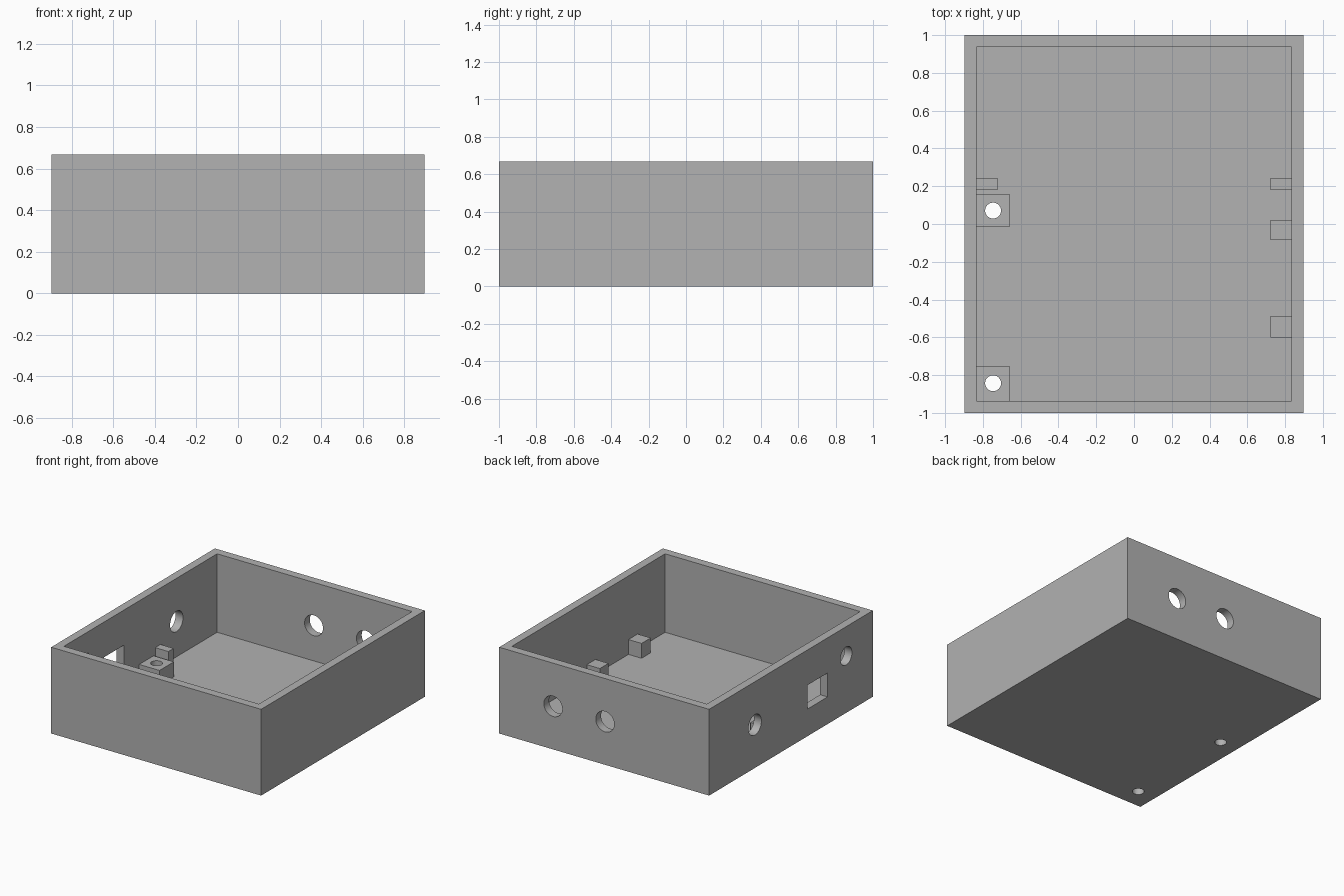
import bpy
import math
from mathutils import Vector

if "Cube" in bpy.data.objects:
    bpy.data.objects.remove(bpy.data.objects["Cube"], do_unlink=True)

HX, HY, HEIGHT = 0.898, 1.0, 0.667
WALL, FLOOR = 0.064, 0.06
IN_X, IN_Y = HX - WALL, HY - WALL

grey = bpy.data.materials.new("plain grey")
grey.use_nodes = True
grey.diffuse_color = (0.445, 0.445, 0.445, 1)
grey.node_tree.nodes["Principled BSDF"].inputs["Base Color"].default_value = grey.diffuse_color


def box(name, low, high):
    """Box spanning two opposite corners."""
    low, high = Vector(low), Vector(high)
    bpy.ops.mesh.primitive_cube_add(size=1, location=(low + high) / 2)
    ob = bpy.context.object
    ob.name = name
    ob.scale = high - low
    bpy.ops.object.transform_apply(location=False, rotation=False, scale=True)
    ob.data.materials.append(grey)
    return ob


def rod(name, centre, radius, length, axis):
    """Round cutter lying along the named axis."""
    turn = {"x": (0, math.pi / 2, 0), "y": (math.pi / 2, 0, 0), "z": (0, 0, 0)}[axis]
    bpy.ops.mesh.primitive_cylinder_add(vertices=48, radius=radius, depth=length,
                                        location=centre, rotation=turn)
    ob = bpy.context.object
    ob.name = name
    ob.data.materials.append(grey)
    return ob


def cut(target, cutters):
    """Subtract each cutter from the target and apply the result."""
    bpy.context.view_layer.objects.active = target
    for cutter in cutters:
        cutter.hide_render = True
        mod = target.modifiers.new("cut", "BOOLEAN")
        mod.operation, mod.solver, mod.object = "DIFFERENCE", "EXACT", cutter
        bpy.ops.object.modifier_apply(modifier=mod.name)


def smooth(ob):
    bpy.ops.object.select_all(action="DESELECT")
    ob.select_set(True)
    bpy.context.view_layer.objects.active = ob
    bpy.ops.object.shade_smooth_by_angle(angle=math.radians(30))


# Open tray
tray = box("tray", (-HX, -HY, 0), (HX, HY, HEIGHT))
cavity = box("cavity_cutter", (-IN_X, -IN_Y, FLOOR), (IN_X, IN_Y, HEIGHT + 0.2))

# Back wall ports, side wall ports and the square socket opening
ports = [rod("back_port_cutter", (x, HY, HEIGHT / 2), 0.079, 0.3, "y") for x in (0.437, -0.007)]
ports.append(rod("side_port_cutter", (-HX, 0.44, HEIGHT / 2), 0.079, 0.3, "x"))
ports.append(rod("side_port_cutter", (-HX, -0.675, 0.44), 0.07, 0.3, "x"))
socket = box("socket_cutter", (-HX - 0.1, -0.448, 0.21), (-HX + 0.15, -0.202, 0.395))

# Screw holes pass through the standoffs and the floor
screws = [rod("screw_cutter", (-0.746, y, 0.1), 0.042, 0.4, "z") for y in (0.071, -0.843)]
cut(tray, [cavity, socket] + ports + screws)
smooth(tray)

# Drilled standoffs against the side wall
for name, y0, y1, screw in (("middle_standoff", -0.016, 0.159, screws[0]),
                            ("corner_standoff", -IN_Y, -0.753, screws[1])):
    post = box(name, (-IN_X, y0, FLOOR), (-0.66, y1, 0.175))
    cut(post, [screw])
    smooth(post)

# Solid rests along the opposite wall
for name, y0, y1 in (("middle_rest", -0.085, 0.021), ("front_rest", -0.6, -0.488)):
    box(name, (0.722, y0, FLOOR), (IN_X, y1, 0.175))

# Matching pair of taller stops
for name, side in (("left_stop", 1), ("right_stop", -1)):
    x0, x1 = sorted((side * 0.722, side * IN_X))
    box(name, (x0, 0.18, FLOOR), (x1, 0.244, 0.23))

# Discard the cutters
for cutter in [cavity, socket] + ports + screws:
    bpy.data.objects.remove(cutter, do_unlink=True)
